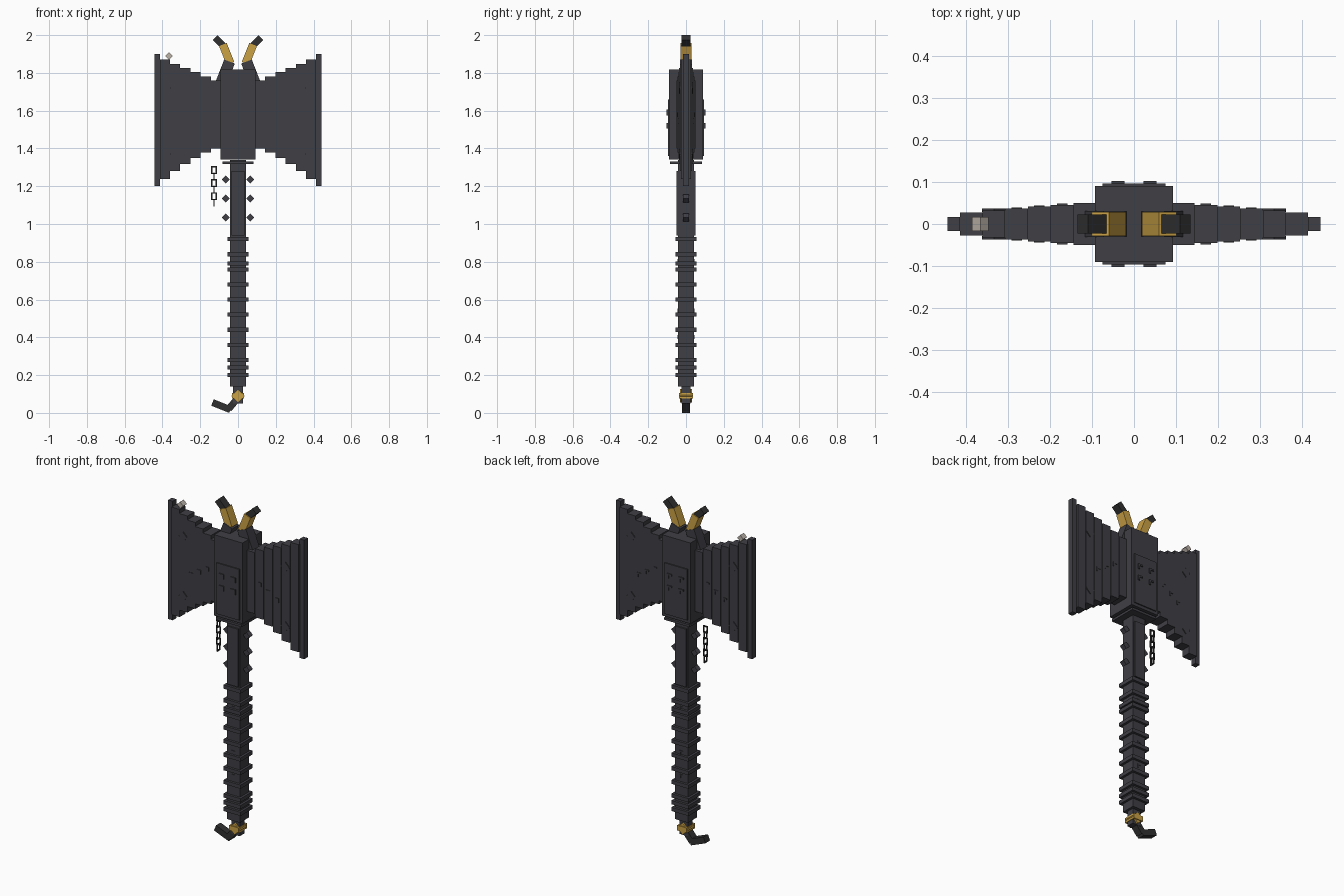
import bpy
from math import pi
from mathutils import Vector

default_cube = bpy.data.objects.get("Cube")
if default_cube:
    bpy.data.objects.remove(default_cube, do_unlink=True)

SIDES = (-1, 1)
EIGHTH_TURN = pi / 4


def make_material(name, red, green, blue):
    material = bpy.data.materials.new(name)
    material.use_nodes = True
    colour = (red, green, blue, 1)
    material.diffuse_color = colour
    shader = material.node_tree.nodes["Principled BSDF"]
    shader.inputs["Base Color"].default_value = colour
    return material


iron = make_material("dark iron", 0.05, 0.05, 0.06)
black = make_material("black iron", 0.03, 0.03, 0.03)
gold = make_material("gold", 0.6, 0.36, 0.06)
bone = make_material("bone", 0.5, 0.45, 0.4)


def box(name, location, size, material=iron, tilt=0, roll=0):
    """Box with a tilt about y and a roll about x."""
    bpy.ops.mesh.primitive_cube_add(size=1, location=location, rotation=(roll, tilt, 0))
    part = bpy.context.object
    part.name = name
    part.scale = size
    part.data.materials.append(material)


def diamond(name, x, y, z, side, depth, material=iron):
    """Square plate standing on one corner."""
    box(name, (x, y, z), (side, depth, side), material, tilt=EIGHTH_TURN)


def beam(name, start, end, width, depth, material=iron):
    """Box running between two points in the plane of the blades."""
    start, end = Vector(start), Vector(end)
    span = end - start
    middle = (start + end) / 2
    lean = Vector((0, 1)).angle_signed(span)
    box(name, (middle.x, 0, middle.y), (width, depth, span.length), material, tilt=lean)


def rune(name, x, y, z, size):
    """Angular mark made of a bar and a stem."""
    thin = size / 3
    depth = 0.006
    box(name + "_bar", (x, y, z), (size, depth, thin))
    box(name + "_stem", (x + thin, y, z - thin), (thin, depth, size))


# Handle with evenly spaced rings and two narrow extra ones
handle_width = 0.084
ring_width = 0.112
ring_height = 0.022
box("handle", (0, 0, 0.74), (handle_width, handle_width, 1.2))
ring_levels = [0.2 + 0.08 * step for step in range(10)] + [0.24, 0.79]
for level in ring_levels:
    box("handle_ring", (0, 0, level), (ring_width, ring_width, ring_height))

# Grip plates and marks on the front and back, studs on the sides, collar
for side in SIDES:
    face = side * handle_width / 2
    box("grip_plate", (0, face, 1.11), (0.07, 0.018, 0.34))
    for level in (0.41, 0.55, 0.81):
        rune("handle_rune", 0, face, level, ring_height)
    for step in range(3):
        diamond("grip_stud", side * 0.065, 0, 1.035 + step / 10, 0.03, 0.03)
box("collar", (0, 0, 1.325), (0.165, 0.17, 0.014))

# Head block with front and back panels
box("head_block", (0, 0, 1.58), (0.185, 0.18, 0.475))
for face in SIDES:
    box("head_panel", (0, face * 0.092, 1.51), (0.15, 0.009, 0.3))
    for side in SIDES:
        for level in (1.53, 1.6):
            rune("head_rune", side * 0.038, face * 0.099, level, 0.03)

# Blades grow taller and thinner in steps, ending in a tall rim
inner_edge = 0.09
step_width = 0.054
for side in SIDES:
    for step in range(6):
        centre = inner_edge + step_width * (step + 0.5)
        top = 1.76 + 0.022 * step
        bottom = 1.4 - 0.02 * step - 0.0025 * step ** 2
        thickness = 0.1 - 0.009 * step
        box("blade_step", (side * centre, 0, (top + bottom) / 2),
            (step_width, thickness, top - bottom))
    box("blade_rim", (side * 0.428, 0, 1.55), (0.03, 0.034, 0.7))
    for face in SIDES:
        for level in (1.37, 1.72):
            diamond("blade_diamond", side * 0.333, face * 0.033, level, 0.04, 0.008)
        for step in range(1, 4):
            centre = inner_edge + step_width * (step + 0.5)
            surface = 0.05 - 0.0045 * step
            rune("blade_rune", side * centre, face * surface, 1.62 - step / 30, 0.025)

# Horns: dark base leaning in, gold band and dark tip leaning out
for side in SIDES:
    beam("horn_base", (side * 0.09, 1.745), (side * 0.045, 1.86), 0.06, 0.062)
    beam("horn_band", (side * 0.04, 1.85), (side * 0.08, 1.95), 0.044, 0.056, gold)
    beam("horn_tip", (side * 0.07, 1.935), (side * 0.122, 1.987), 0.036, 0.046, black)

# Bone chip on the right blade
diamond("bone_chip", -0.365, 0, 1.89, 0.028, 0.034, bone)

# Hanging chain of open links, alternately turned by a quarter
chain_x = -0.127
link_width, link_height, wire = 0.03, 0.042, 0.007
for step in range(6):
    level = 1.285 - 0.0345 * step
    turned = step % 2
    for side in SIDES:
        offset = side * (link_width - wire) / 2
        across = (chain_x, offset, level) if turned else (chain_x + offset, 0, level)
        bar = (wire, link_width, wire) if turned else (link_width, wire, wire)
        box("chain_link_side", across, (wire, wire, link_height), black)
        end_level = level + side * (link_height - wire) / 2
        box("chain_link_end", (chain_x, 0, end_level), bar, black)

# Pommel: stub, gold binding and bent hook
pommel_level = 0.09
box("pommel_stub", (0, 0, 0.1), (0.055, 0.046, 0.1))
box("pommel_band", (0, 0, pommel_level), (0.062, 0.076, 0.03), gold)
diamond("pommel_knot", 0, 0, pommel_level, 0.05, 0.066, gold)
box("pommel_cross_knot", (0, 0, pommel_level), (0.04, 0.046, 0.046), gold, roll=EIGHTH_TURN)
beam("hook_shank", (0, 0.08), (-0.05, 0.02), 0.036, 0.042, black)
beam("hook_tip", (-0.04, 0.017), (-0.135, 0.055), 0.036, 0.042, black)
